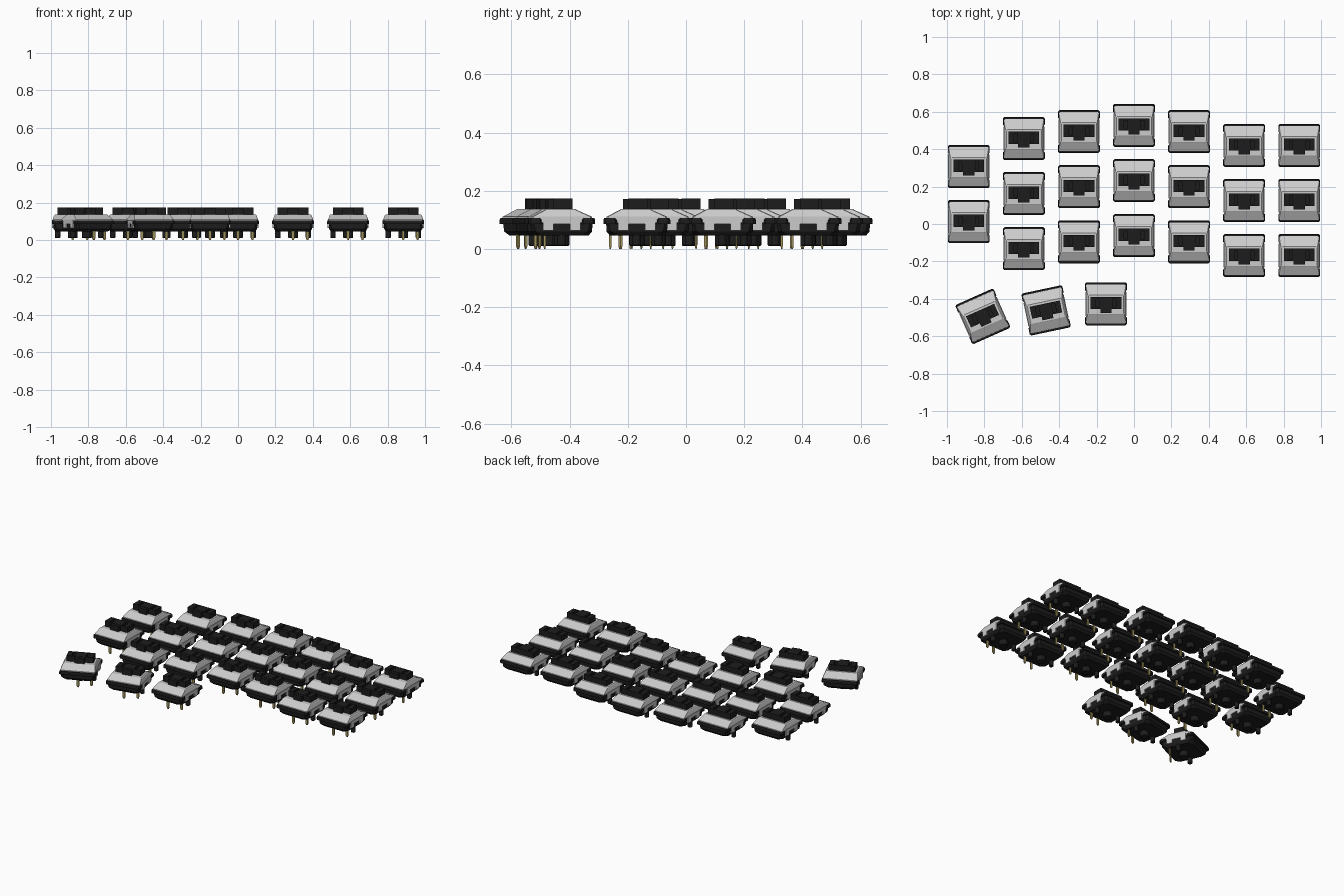
import bpy, bmesh
from math import radians, cos, sin, pi
from mathutils import Matrix

if "Cube" in bpy.data.objects:
    bpy.data.objects.remove(bpy.data.objects["Cube"])


def material(name, rgb):
    m = bpy.data.materials.new(name)
    m.diffuse_color = (*rgb, 1)
    m.use_nodes = True
    m.node_tree.nodes["Principled BSDF"].inputs["Base Color"].default_value = m.diffuse_color
    return m


BLACK = material("black_plastic", (0.012, 0.012, 0.012))
CLEAR = material("pale_plastic", (0.62, 0.62, 0.62))
METAL = material("pin_metal", (0.33, 0.27, 0.10))


def loft(bm, sections):
    """Skin a stack of (outline, z) sections and cap both ends."""
    rings = [[bm.verts.new((x, y, z)) for x, y in o] for o, z in sections]
    n = len(rings[0])
    for a, b in zip(rings, rings[1:]):
        for i in range(n):
            j = (i + 1) % n
            bm.faces.new((a[i], a[j], b[j], b[i]))
    bm.faces.new(rings[0][::-1])
    bm.faces.new(rings[-1])


def rect(x0, x1, y0, y1, c=0.0):
    """Rectangle outline, corners chamfered by c."""
    if c == 0:
        return [(x0, y0), (x1, y0), (x1, y1), (x0, y1)]
    return [(x0 + c, y0), (x1 - c, y0), (x1, y0 + c), (x1, y1 - c),
            (x1 - c, y1), (x0 + c, y1), (x0, y1 - c), (x0, y0 + c)]


def box(bm, x0, x1, y0, y1, z0, z1, c=0.0):
    o = rect(x0, x1, y0, y1, c)
    loft(bm, [(o, z0), (o, z1)])


def post(bm, x, y, r, z0, z1, n=16, tip=0.004):
    def ring(q):
        return [(x + q * cos(2 * pi * i / n), y + q * sin(2 * pi * i / n)) for i in range(n)]
    loft(bm, [(ring(r - tip), z0), (ring(r), z0 + tip), (ring(r), z1)])


def finish(bm, name, mat):
    bmesh.ops.recalc_face_normals(bm, faces=bm.faces)
    me = bpy.data.meshes.new(name)
    bm.to_mesh(me)
    bm.free()
    me.materials.append(mat)
    return me


def lower_housing():
    bm = bmesh.new()
    # tapered tub
    loft(bm, [(rect(-.092, .092, -.092, .092, .022), .046),
              (rect(-.102, .102, -.104, .104, .014), .060),
              (rect(-.104, .104, -.106, .106, .008), .095)])
    # flange lips front and back
    for s in (-1, 1):
        y0, y1 = sorted((s * .066, s * .115))
        loft(bm, [(rect(-.112, .112, y0, y1, .008), .086),
                  (rect(-.112, .112, y0, y1, .008), .100),
                  (rect(-.109, .109, y0 + .002, y1 - .003, .008), .106)])
    # locating posts
    post(bm, 0, 0, .0265, .010, .05)
    for s in (-1, 1):
        post(bm, s * .081, 0, .0145, .010, .06, 12)
    return finish(bm, "lower_housing", BLACK)


def upper_housing():
    bm = bmesh.new()
    # roof-shaped cover
    loft(bm, [(rect(-.107, .107, -.106, .106, .006), .092),
              (rect(-.107, .107, -.104, .104, .006), .111),
              (rect(-.098, .098, -.060, .052, .004), .134),
              (rect(-.094, .094, -.055, .048, .004), .137)])
    # side skirts and snap legs
    for s in (-1, 1):
        x0, x1 = sorted((s * .098, s * .110))
        box(bm, x0, x1, -.064, .064, .086, .108)
        for y in (-.046, .046):
            box(bm, x0, x1, y - .018, y + .018, .064, .087)
    return finish(bm, "upper_housing", CLEAR)


def stem():
    bm = bmesh.new()
    # plunger block with two keycap slots and a front tab
    z0, z1 = .130, .174
    box(bm, -.082, .082, .026, .037, z0, z1)
    box(bm, -.082, .082, -.028, -.018, z0, z1)
    for x0, x1 in ((-.082, -.053), (-.035, .035), (.053, .082)):
        box(bm, x0, x1, -.018, .026, z0, z1)
    box(bm, -.082, .082, -.028, .037, z0, .150)
    box(bm, -.030, .030, -.048, -.028, z0, z1 - .002)
    return finish(bm, "stem", BLACK)


def pins():
    bm = bmesh.new()
    for x, y in ((0, -.091), (.077, -.059)):
        loft(bm, [(rect(x - .004, x + .004, y - .002, y + .002), 0),
                  (rect(x - .008, x + .008, y - .004, y + .004), .010),
                  (rect(x - .008, x + .008, y - .004, y + .004), .062)])
    return finish(bm, "contact_pins", METAL)


PARTS = [lower_housing(), upper_housing(), stem(), pins()]

# key columns: x, top row y, number of rows
P = .2945
columns = [(-3, .307, 2), (-2, .457, 3), (-1, .494, 3), (0, .527, 3),
           (1, .494, 3), (2, .420, 3), (3, .420, 3)]
layout = [(c * P, y - r * P, 0) for c, y, n in columns for r in range(n)]
# thumb cluster
layout += [(-.150, -.427, 0), (-.470, -.462, 12), (-.808, -.494, 24)]

for i, (x, y, a) in enumerate(layout):
    for me in PARTS:
        ob = bpy.data.objects.new(f"{me.name}_{i + 1}", me)
        ob.matrix_world = Matrix.Translation((x, y, 0)) @ Matrix.Rotation(radians(a), 4, 'Z')
        bpy.context.collection.objects.link(ob)
